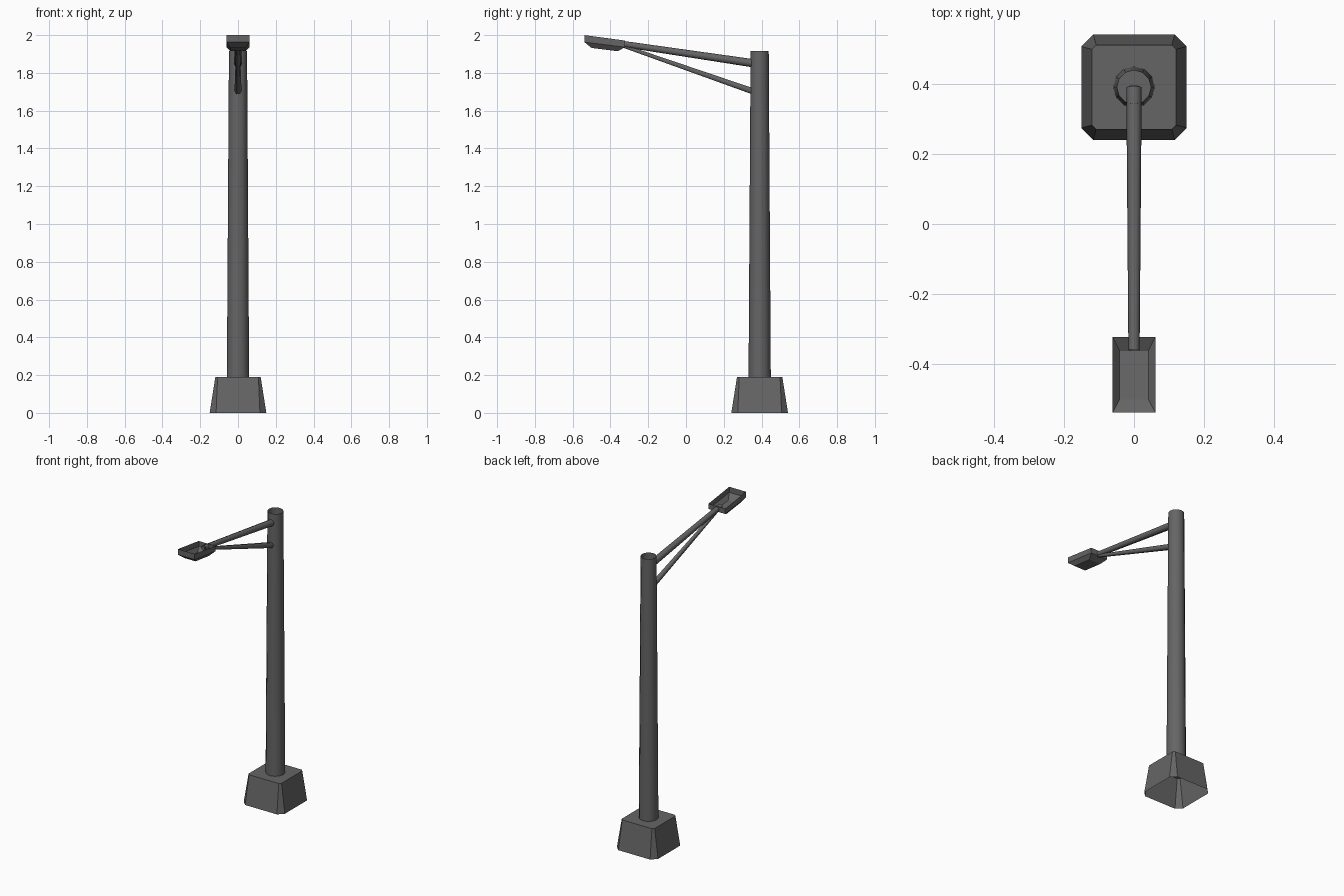
import bpy, bmesh, math
from mathutils import Vector

if "Cube" in bpy.data.objects:
    bpy.data.objects.remove(bpy.data.objects["Cube"])

PY = 0.39  # pole centre in y

metal = bpy.data.materials.new("dark_grey")
metal.diffuse_color = (0.13, 0.13, 0.13, 1)
metal.use_nodes = True
metal.node_tree.nodes["Principled BSDF"].inputs["Base Color"].default_value = metal.diffuse_color


def loft(name, rings, cap_start=False, cap_end=False, smooth=False):
    """Skin a list of equal-length point rings."""
    bm = bmesh.new()
    vs = [[bm.verts.new(p) for p in r] for r in rings]
    n = len(vs[0])
    for a, b in zip(vs, vs[1:]):
        for i in range(n):
            j = (i + 1) % n
            bm.faces.new((a[i], a[j], b[j], b[i]))
    if cap_start:
        bm.faces.new(vs[0][::-1])
    if cap_end:
        bm.faces.new(vs[-1])
    me = bpy.data.meshes.new(name)
    bm.to_mesh(me)
    bm.free()
    me.materials.append(metal)
    ob = bpy.data.objects.new(name, me)
    bpy.context.collection.objects.link(ob)
    if smooth:
        me.shade_smooth()
    return ob


def chamfered_square(h, c, z):
    k = h - c
    pts = [(h, -k), (h, k), (k, h), (-k, h), (-h, k), (-h, -k), (-k, -h), (k, -h)]
    return [(x, y + PY, z) for x, y in pts]


def disc(centre, axis, r, n):
    axis = Vector(axis).normalized()
    u = Vector((1, 0, 0))
    v = axis.cross(u)
    return [Vector(centre) + r * (math.cos(t) * u + math.sin(t) * v)
            for t in (2 * math.pi * i / n for i in range(n))]


def tube(name, a, b, ra, rb, n):
    d = Vector(b) - Vector(a)
    return loft(name, [disc(a, d, ra, n), disc(b, d, rb, n)], smooth=True)


# Concrete foot, open underneath
loft("base", [chamfered_square(0.15, 0.034, 0), chamfered_square(0.12, 0.012, 0.19)], cap_end=True)

# Tapered hollow pole, then the arm and its brace
tube("pole", (0, PY, 0.18), (0, PY, 1.915), 0.059, 0.048, 12)
tube("arm", (0, PY, 1.846), (0, -0.36, 1.957), 0.022, 0.016, 8)
tube("brace", (0, PY, 1.69), (0, -0.34, 1.945), 0.019, 0.010, 6)


# Lamp head: tilted shallow tray, open on top
def tray_ring(hx, front, back):
    (y0, z0), (y1, z1) = front, back
    return [(-hx, y0, z0), (hx, y0, z0), (hx, y1, z1), (-hx, y1, z1)]


loft("lamp_head", [
    tray_ring(0.041, (-0.50, 1.932), (-0.362, 1.915)),
    tray_ring(0.061, (-0.538, 1.963), (-0.322, 1.936)),
    tray_ring(0.061, (-0.538, 2.0), (-0.322, 1.971)),
], cap_start=True)
